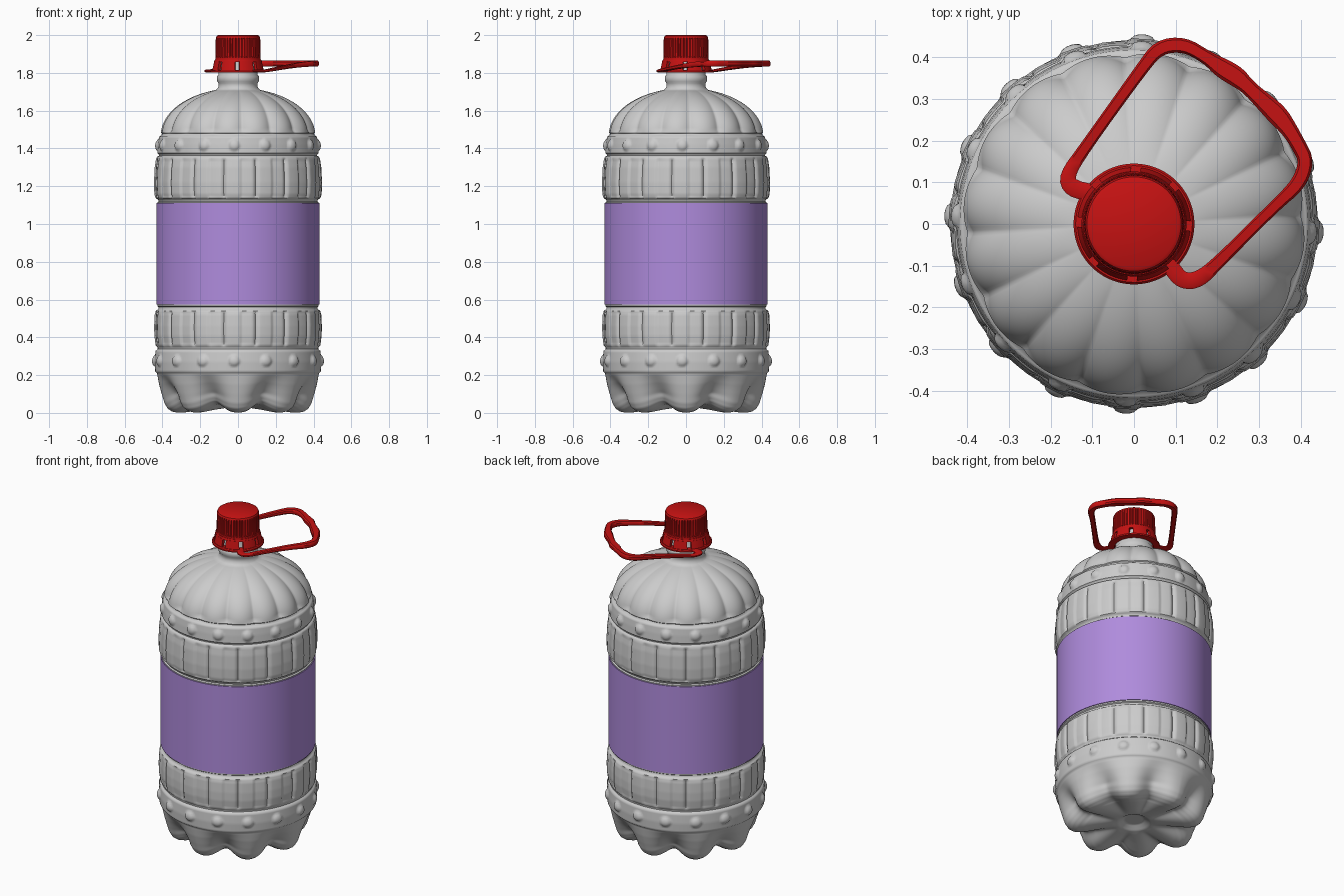
import bpy, bmesh, math
from math import sin, cos, pi, radians, sqrt, exp, atan2, hypot

if "Cube" in bpy.data.objects:
    bpy.data.objects.remove(bpy.data.objects["Cube"])


def material(name, rgb):
    m = bpy.data.materials.new(name)
    m.diffuse_color = (*rgb, 1)
    m.use_nodes = True
    m.node_tree.nodes["Principled BSDF"].inputs["Base Color"].default_value = m.diffuse_color
    return m


RED = material("red_plastic", (0.56, 0.006, 0.006))
PURPLE = material("purple_label", (0.43, 0.26, 0.72))


def finish(name, bm, mat=None, angle=35):
    bmesh.ops.recalc_face_normals(bm, faces=bm.faces)
    me = bpy.data.meshes.new(name)
    bm.to_mesh(me)
    bm.free()
    ob = bpy.data.objects.new(name, me)
    bpy.context.collection.objects.link(ob)
    if mat:
        me.materials.append(mat)
    bpy.ops.object.select_all(action='DESELECT')
    ob.select_set(True)
    bpy.context.view_layer.objects.active = ob
    bpy.ops.object.shade_smooth_by_angle(angle=radians(angle))
    return ob


def lathe(bm, profile, segs, shape=None, closed=False, a0=0.0, a1=2 * pi, caps=False):
    """Spin an (r, z) profile; shape(r, z, angle) may deform each point."""
    full = abs(a1 - a0 - 2 * pi) < 1e-6
    count = segs if full else segs + 1
    rows = []
    for r, z in profile:
        row = []
        for i in range(count):
            a = a0 + (a1 - a0) * i / segs
            rr, zz = shape(r, z, a) if shape else (r, z)
            row.append(bm.verts.new((rr * cos(a), rr * sin(a), zz)))
        rows.append(row)
    pairs = list(zip(rows, rows[1:]))
    if closed:
        pairs.append((rows[-1], rows[0]))
    for lo, hi in pairs:
        for i in range(segs):
            j = (i + 1) % count
            bm.faces.new((lo[i], lo[j], hi[j], hi[i]))
    if caps:
        bm.faces.new(rows[0])
        bm.faces.new(rows[-1])
    if closed and not full:
        bm.faces.new([r[0] for r in rows])
        bm.faces.new([r[-1] for r in rows])


def refine(points, step):
    out = []
    for (r0, z0), (r1, z1) in zip(points, points[1:]):
        n = max(1, math.ceil(hypot(r1 - r0, z1 - z0) / step))
        out += [(r0 + (r1 - r0) * k / n, z0 + (z1 - z0) * k / n) for k in range(n)]
    return out + [points[-1]]


def fade(z, lo, hi, soft):
    t = max(0, min(1, (z - lo) / soft, (hi - z) / soft))
    return t * t * (3 - 2 * t)


def offset(a, phase, n=16):
    """Signed angle to the nearest of n evenly spaced directions."""
    p = 2 * pi / n
    return (a - radians(phase) + p / 2) % p - p / 2


# Bottle body: one profile with flutes, panel grooves, studs and feet
lower = [(0.004, 0.05), (0.055, 0.05), (0.09, 0.03), (0.12, 0.024), (0.2, 0.014), (0.28, 0.002),
         (0.32, 0.0), (0.35, 0.006), (0.374, 0.022), (0.39, 0.05), (0.405, 0.1), (0.418, 0.15),
         (0.427, 0.2), (0.428, 0.208), (0.438, 0.218), (0.441, 0.27), (0.437, 0.328),
         (0.425, 0.338), (0.425, 0.345), (0.436, 0.358), (0.443, 0.41), (0.444, 0.46),
         (0.441, 0.52), (0.435, 0.54), (0.422, 0.55), (0.42, 0.56), (0.427, 0.565)]
upper = [(0.427, 1.115), (0.42, 1.12), (0.422, 1.128), (0.437, 1.138), (0.443, 1.16), (0.445, 1.22),
         (0.441, 1.3), (0.434, 1.345), (0.428, 1.357), (0.418, 1.362), (0.418, 1.367),
         (0.427, 1.375), (0.424, 1.42), (0.418, 1.462), (0.406, 1.47), (0.405, 1.478)]
dome = [(0.412 * cos(t), 1.47 + 0.25 * sin(t)) for t in [radians(3 + 70.5 * k / 22) for k in range(23)]]
neck = [(0.112, 1.715), (0.104, 1.725), (0.103, 1.745), (0.11, 1.755), (0.112, 1.78),
        (0.104, 1.79), (0.104, 1.86)]


def bottle_shape(r, z, a):
    # eight feet divided by smooth valleys
    if z < 0.21 and r > 0.1:
        d = offset(a, -90 + 22.5, 8) / radians(11.5)
        v = exp(-d * d) * min(1, (r - 0.1) / 0.2)
        t = max(0, 1 - z / 0.205)
        r -= 0.055 * v * min(1, t * 1.6)
        z += 0.045 * v * t
    # vertical panel grooves
    k = fade(z, 0.348, 0.545, 0.02) + fade(z, 1.13, 1.355, 0.02)
    if k:
        d = offset(a, -100) * 0.44
        r -= k * (0.012 * exp(-(d / 0.009) ** 2) + 0.004 * (d / 0.0864 - 1) ** 2 * (abs(d) < 0.0864) * 0.5)
    # dome flutes
    k = fade(z, 1.468, 1.76, 0.03)
    if k and r > 0.11:
        d = abs(offset(a, 3)) / (pi / 16)
        r -= k * 0.055 * r * (1 - d) ** 2 * min(1, (r - 0.11) / 0.08)
    # round studs on the two bands
    for zc in (0.275, 1.418):
        if abs(z - zc) < 0.035:
            q = ((offset(a, -92.7) * 0.43) ** 2 + (z - zc) ** 2) / 0.03 ** 2
            if q < 1:
                r += 0.015 * sqrt(1 - q)
    return r, z


bm = bmesh.new()
lathe(bm, refine(lower, 0.01) + refine(upper, 0.01) + dome + neck, 320, bottle_shape, caps=True)
finish("bottle_body", bm, angle=50)

# Wrap-around label
bm = bmesh.new()
lathe(bm, [(0.426, 0.573), (0.432, 0.573), (0.432, 1.11), (0.426, 1.11)], 96, closed=True)
finish("label", bm, PURPLE)

# Ribbed screw cap
def ribs(r, z, a):
    if 1.885 < z < 1.98 and r > 0.1:
        r -= 0.006 * (sin(a * 48) > 0.3)
    return r, z


bm = bmesh.new()
lathe(bm, [(0.106, 1.865), (0.12, 1.865), (0.12, 1.882), (0.119, 1.89), (0.118, 1.975),
           (0.117, 1.985), (0.113, 1.995), (0.105, 2.0), (0.004, 2.0)], 288, ribs, caps=True)
finish("screw_cap", bm, RED)

# Flared skirt: eight bridges with open slots between collar rings
bm = bmesh.new()
lathe(bm, [(0.108, 1.858), (0.126, 1.858), (0.122, 1.872), (0.108, 1.872)], 96, closed=True)
lathe(bm, [(0.108, 1.802), (0.145, 1.802), (0.145, 1.81), (0.14, 1.816), (0.108, 1.816)], 96, closed=True)
for k in range(8):
    c = radians(-92 + 22.5 + 45 * k)
    h = radians(17.5)
    lathe(bm, [(0.118, 1.81), (0.137, 1.81), (0.126, 1.862), (0.11, 1.862)], 10,
          closed=True, a0=c - h, a1=c + h)
finish("cap_skirt", bm, RED)

# Carry handle: tapered loop (x, y, half width) with finger waves on the grip
path = [(-0.1, 0.075, 0.02), (-0.15, 0.085, 0.022), (-0.163, 0.115, 0.018), (-0.12, 0.18, 0.014),
        (0.02, 0.375, 0.015), (0.06, 0.425, 0.018), (0.12, 0.432, 0.018), (0.175, 0.4, 0.016),
        (0.21, 0.375, 0.024), (0.245, 0.355, 0.025), (0.275, 0.328, 0.018), (0.31, 0.295, 0.022),
        (0.345, 0.262, 0.026), (0.372, 0.228, 0.02), (0.395, 0.19, 0.018), (0.415, 0.15, 0.018),
        (0.395, 0.095, 0.018), (0.34, 0.045, 0.014), (0.2, -0.095, 0.015), (0.155, -0.135, 0.02),
        (0.115, -0.137, 0.02), (0.09, -0.105, 0.02)]
for _ in range(2):
    soft = [path[0]]
    for p, q in zip(path, path[1:]):
        soft += [tuple(p[i] * (1 - t) + q[i] * t for i in range(3)) for t in (0.25, 0.75)]
    path = soft + [path[-1]]

bm = bmesh.new()
rows = []
for i, (x, y, w) in enumerate(path):
    p, q = path[max(0, i - 1)], path[min(len(path) - 1, i + 1)]
    tx, ty = q[0] - p[0], q[1] - p[1]
    l = hypot(tx, ty)
    nx, ny = -ty / l, tx / l
    s = max(0, (x + y) * sqrt(0.5))
    z = 1.81 + 0.04 * sin(min(1, s / 0.42) * pi / 2)
    h = 0.007 + 0.009 * min(1, s / 0.4)
    ring = [(-1, -0.5), (-0.7, -1), (0.7, -1), (1, -0.5), (1, 0.5), (0.7, 1), (-0.7, 1), (-1, 0.5)]
    rows.append([bm.verts.new((x + nx * w * u, y + ny * w * u, z + h * v)) for u, v in ring])
for a, b in zip(rows, rows[1:]):
    for i in range(8):
        j = (i + 1) % 8
        bm.faces.new((a[i], a[j], b[j], b[i]))
bm.faces.new(rows[0])
bm.faces.new(rows[-1])
finish("carry_handle", bm, RED)
